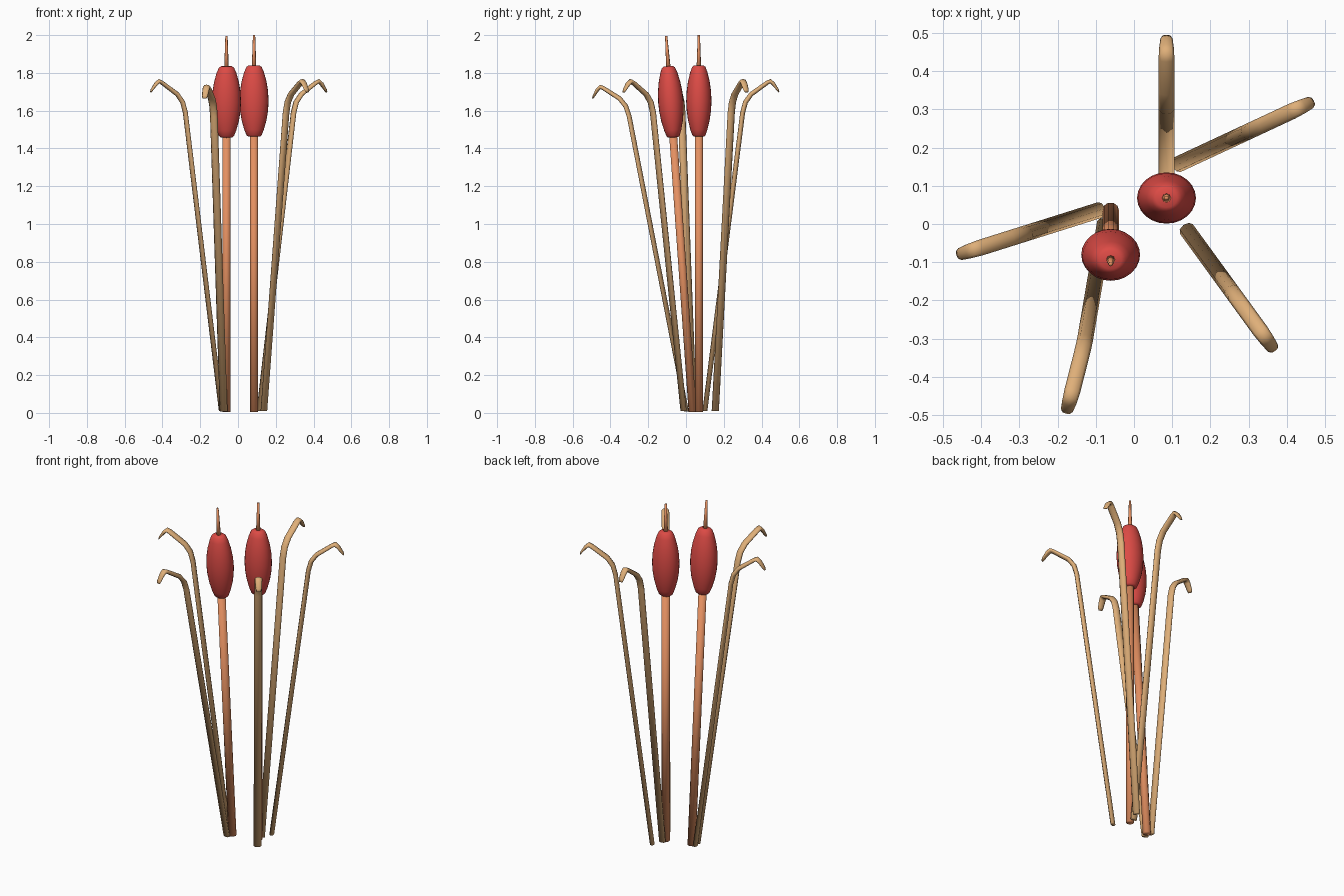
import bpy, bmesh, math
from mathutils import Vector, Matrix

if "Cube" in bpy.data.objects:
    bpy.data.objects.remove(bpy.data.objects["Cube"])


def material(name, rgb):
    m = bpy.data.materials.new(name)
    m.diffuse_color = (*rgb, 1)
    m.use_nodes = True
    m.node_tree.nodes["Principled BSDF"].inputs["Base Color"].default_value = m.diffuse_color
    return m


RED = material("seed_red", (0.72, 0.07, 0.06))
ORANGE = material("stem_orange", (0.78, 0.28, 0.12))
TAN = material("leaf_tan", (0.74, 0.43, 0.19))


def loft(name, rings, mat, matrix):
    """Skin closed rings of points, cap both ends, shade smooth."""
    bm = bmesh.new()
    loops = [[bm.verts.new(matrix @ p) for p in ring] for ring in rings]
    n = len(loops[0])
    for a, b in zip(loops, loops[1:]):
        for i in range(n):
            j = (i + 1) % n
            bm.faces.new((a[i], a[j], b[j], b[i]))
    bm.faces.new(loops[0])
    bm.faces.new(loops[-1])
    bmesh.ops.recalc_face_normals(bm, faces=bm.faces)
    for f in bm.faces:
        f.smooth = True
    me = bpy.data.meshes.new(name)
    bm.to_mesh(me)
    bm.free()
    me.materials.append(mat)
    ob = bpy.data.objects.new(name, me)
    bpy.context.collection.objects.link(ob)
    return ob


def turned(name, profile, sides, mat, matrix, squash=1.0):
    """Upright turned part from (radius, height) points."""
    angles = [2 * math.pi * i / sides for i in range(sides)]
    rings = [[Vector((r * math.cos(a), squash * r * math.sin(a), z)) for a in angles]
             for r, z in profile]
    return loft(name, rings, mat, matrix)


# Leaf path: (distance outwards, height, half width, half thickness)
LEAF = [(0.0, 0.01, 0.021, 0.013), (0.2, 1.59, 0.021, 0.013),
        (0.215, 1.645, 0.021, 0.013), (0.245, 1.687, 0.021, 0.0125),
        (0.330, 1.748, 0.021, 0.011), (0.346, 1.756, 0.020, 0.012),
        (0.362, 1.743, 0.019, 0.010), (0.385, 1.711, 0.016, 0.006),
        (0.392, 1.698, 0.011, 0.003)]


def leaf(name, base, heading, tilt):
    pts = [Vector((r, 0, z)) for r, z, _, _ in LEAF]
    rings = []
    for i, (p, (_, _, w, t)) in enumerate(zip(pts, LEAF)):
        tan = (pts[min(i + 1, len(pts) - 1)] - pts[max(i - 1, 0)]).normalized()
        nor = Vector((-tan.z, 0, tan.x))
        if i == 0:
            nor = Vector((-1, 0, 0))
        rings.append([p + nor * t * math.cos(a) + Vector((0, w * math.sin(a), 0))
                      for a in [math.pi / 4 * k for k in range(8)]])
    spin = Matrix.Translation((*base, 0)) @ Matrix.Rotation(math.radians(heading), 4, 'Z')
    return loft(name, rings, TAN, tilt @ spin)


HEAD = [(0.030, 1.462), (0.040, 1.470), (0.052, 1.500), (0.066, 1.550), (0.074, 1.600),
        (0.077, 1.650), (0.074, 1.705), (0.066, 1.755), (0.052, 1.805), (0.040, 1.832),
        (0.028, 1.840)]
STEM = [(0.022, 0.005), (0.022, 1.50)]
SPIKE = [(0.013, 1.80), (0.006, 2.0)]


def cattail(tag, x, y, tilt):
    m = tilt @ Matrix.Translation((x, y, 0))
    turned(tag + "_stem", STEM, 10, ORANGE, m)
    turned(tag + "_seed_head", HEAD, 24, RED, m, 0.87)
    turned(tag + "_spike", SPIKE, 8, ORANGE, m)


# Upright plant at the right, leaning plant at the left
upright = Matrix.Identity(4)
pivot = Matrix.Translation((0, 0.035, 0))
leaning = pivot @ Matrix.Rotation(0.07, 4, 'X') @ pivot.inverted()

cattail("right", 0.085, 0.068, upright)
cattail("left", -0.061, 0.035, leaning)

leaf("right_leaf_back", (0.085, 0.100), 90, upright)
leaf("right_leaf_side", (0.113, 0.155), 25, upright)
leaf("right_leaf_front", (0.137, -0.013), -54, upright)
leaf("left_leaf_side", (-0.088, 0.037), 197.5, upright)
leaf("left_leaf_front", (-0.076, 0.003), -105, leaning)
